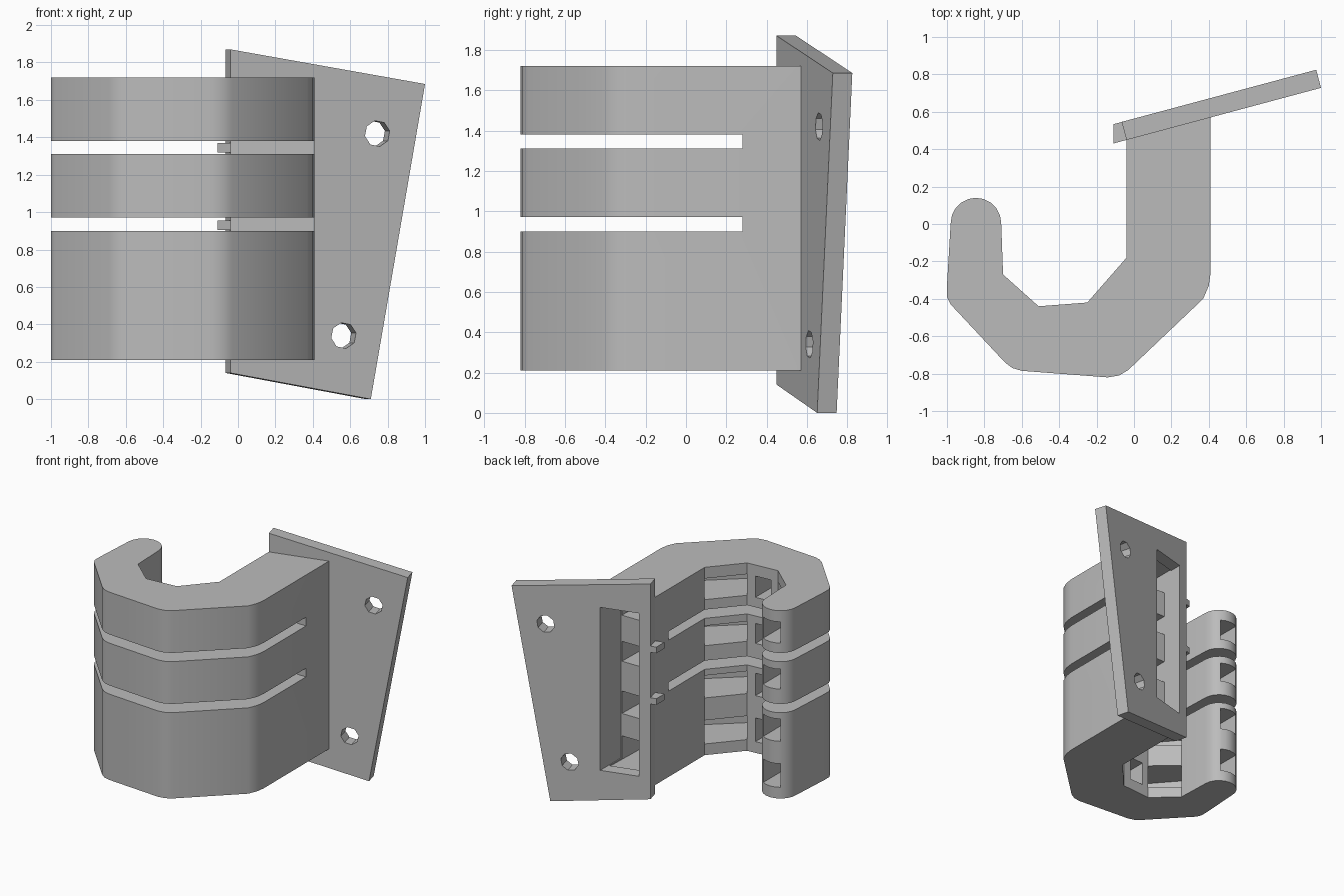
import bpy, bmesh, math
from mathutils import Vector

if "Cube" in bpy.data.objects:
    bpy.data.objects.remove(bpy.data.objects["Cube"], do_unlink=True)

grey = bpy.data.materials.new("plain grey")
grey.use_nodes = True
grey.diffuse_color = (0.5, 0.5, 0.5, 1)
grey.node_tree.nodes["Principled BSDF"].inputs["Base Color"].default_value = grey.diffuse_color

TILT = math.radians(15)
NORMAL = Vector((-math.sin(TILT), math.cos(TILT), 0))


def front_y(x):
    return 0.46 + math.tan(TILT) * x


def loft(name, lower, upper):
    """Solid between two matching outlines."""
    bm = bmesh.new()
    a = [bm.verts.new(p) for p in lower]
    b = [bm.verts.new(p) for p in upper]
    bm.faces.new(a)
    bm.faces.new(b)
    n = len(a)
    for i in range(n):
        j = (i + 1) % n
        bm.faces.new((a[i], a[j], b[j], b[i]))
    bmesh.ops.recalc_face_normals(bm, faces=bm.faces)
    me = bpy.data.meshes.new(name)
    bm.to_mesh(me)
    bm.free()
    me.materials.append(grey)
    ob = bpy.data.objects.new(name, me)
    bpy.context.collection.objects.link(ob)
    return ob


def prism(name, outline, z0, z1):
    return loft(name, [(x, y, z0) for x, y in outline], [(x, y, z1) for x, y in outline])


def rect(x0, x1, y0, y1):
    return [(x0, y0), (x1, y0), (x1, y1), (x0, y1)]


def tilted_slab(name, outline, x_end):
    """Slab of the tilted plate; its x_end side stays square to the x axis."""
    front = [Vector((x, front_y(x), z)) for x, z in outline]
    back = []
    for p in front:
        if p.x == x_end:
            back.append(p + Vector((0, 0.1 / math.cos(TILT), 0)))
        else:
            back.append(p + 0.1 * NORMAL)
    return loft(name, front, back)


def cut(target, cutter):
    cutter.hide_render = True
    mod = target.modifiers.new("cut", 'BOOLEAN')
    mod.operation = 'DIFFERENCE'
    mod.solver = 'EXACT'
    mod.object = cutter
    bpy.context.view_layer.objects.active = target
    bpy.ops.object.modifier_apply(modifier=mod.name)
    bpy.data.objects.remove(cutter, do_unlink=True)


# Hook body: outer bends, rounded tip, faceted inside
tip = [(-0.845 - 0.135 * math.cos(t), 0.005 + 0.135 * math.sin(t))
       for t in (math.pi * i / 10 for i in range(11))]
outer = [(0.41, 0.575), (0.41, -0.26), (0.40, -0.33), (0.37, -0.40),
         (-0.03, -0.78), (-0.08, -0.81), (-0.14, -0.82),
         (-0.60, -0.785), (-0.65, -0.77), (-0.69, -0.74),
         (-0.98, -0.43), (-1.0, -0.39), (-1.0, -0.33)]
inner = [(-0.70, -0.27), (-0.51, -0.44), (-0.25, -0.42), (-0.04, -0.18), (-0.04, 0.455)]
hook = prism("hook_body", outer + tip + inner, 0.21, 1.72)

# Channels inside the hook at four heights
arm_channel = [(0.02, 0.7), (0.02, -0.15), (-0.04, -0.18), (-0.16, -0.20),
               (-0.25, -0.42), (-0.13, -0.70), (0.28, -0.34), (0.31, 0.7)]
base_channel = rect(-0.45, -0.32, -0.70, -0.30)
tip_channel = [(-0.77, 0.2), (-0.92, 0.2), (-0.92, -0.38), (-0.64, -0.70),
               (-0.51, -0.44), (-0.58, -0.30), (-0.70, -0.27), (-0.77, -0.24)]
for low, high in ((0.30, 0.49), (0.67, 0.85), (1.09, 1.25), (1.46, 1.63)):
    for channel in (arm_channel, base_channel, tip_channel):
        cut(hook, prism("channel_cutter", channel, low, high))

# Tall recess behind the plate and the two slots through the hook
cut(hook, prism("recess_cutter", rect(0.02, 0.31, 0.385, 0.8), 0.31, 1.62))
for low, high in ((0.90, 0.97), (1.31, 1.38)):
    cut(hook, prism("slot_cutter", rect(-1.2, 0.6, -1, 0.28), low, high))

# Tilted mounting plate with window and screw holes
plate = tilted_slab("mounting_plate", [(-0.04, 0.14), (0.71, 0.0), (1.0, 1.685), (-0.04, 1.87)], -0.04)
cut(plate, prism("window_cutter", rect(0.02, 0.31, 0.3, 0.9), 0.31, 1.62))
for x, z in ((0.745, 1.42), (0.565, 0.34)):
    centre = Vector((x, front_y(x), z))
    along = Vector((math.cos(TILT), math.sin(TILT), 0))
    ring = [centre + 0.07 * (math.cos(t) * along + math.sin(t) * Vector((0, 0, 1)))
            for t in (math.tau * i / 8 + 0.2 for i in range(8))]
    cut(plate, loft("hole_cutter", [p - 0.2 * NORMAL for p in ring], [p + 0.3 * NORMAL for p in ring]))

# Small pegs on the plate's edge
for i, z in enumerate((0.905, 1.32)):
    peg = prism("edge_peg_%d" % (i + 1),
                [(-0.11, front_y(-0.11)), (-0.04, front_y(-0.04)),
                 (-0.04, front_y(-0.04) + 0.103), (-0.11, front_y(-0.11) + 0.103)], z, z + 0.05)

# Soften only the gentle outer bends
bpy.ops.object.select_all(action='DESELECT')
hook.select_set(True)
bpy.context.view_layer.objects.active = hook
bpy.ops.object.shade_smooth_by_angle(angle=math.radians(30))
